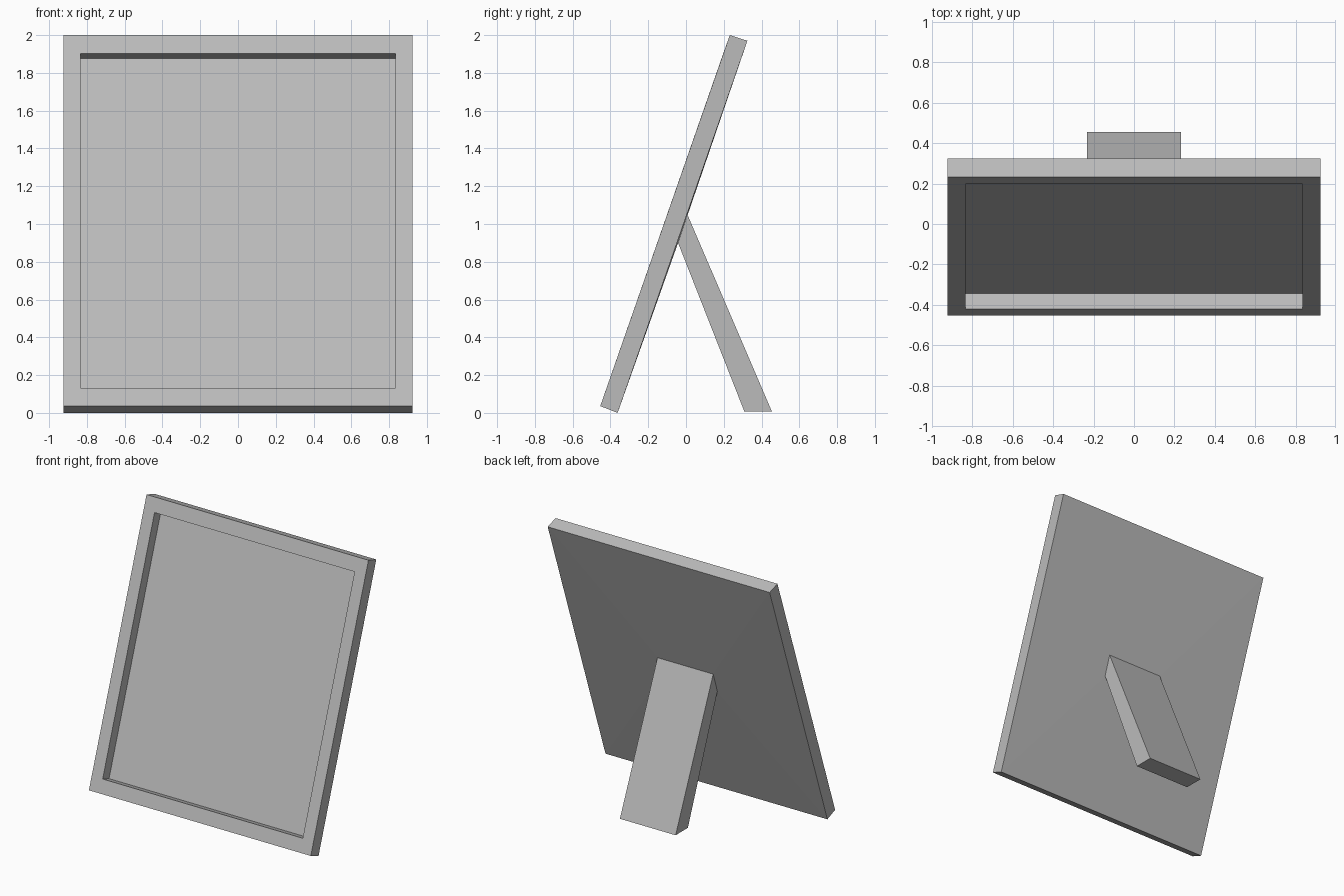
import bpy
import bmesh

cube = bpy.data.objects.get("Cube")
if cube:
    bpy.data.objects.remove(cube, do_unlink=True)

GREY = (0.5, 0.5, 0.5, 1)
grey = bpy.data.materials.new("mid_grey")
grey.use_nodes = True
grey.diffuse_color = GREY
grey.node_tree.nodes["Principled BSDF"].inputs["Base Color"].default_value = GREY


def loft(name, rings):
    """Join rectangular rings (half width, lower yz, upper yz) into a closed solid."""
    bm = bmesh.new()
    loops = []
    for half, (ly, lz), (uy, uz) in rings:
        corners = [(-half, ly, lz), (half, ly, lz), (half, uy, uz), (-half, uy, uz)]
        loops.append([bm.verts.new(c) for c in corners])
    bm.faces.new(loops[0])
    bm.faces.new(reversed(loops[-1]))
    for a, b in zip(loops, loops[1:]):
        for i in range(4):
            j = (i + 1) % 4
            bm.faces.new((a[i], b[i], b[j], a[j]))
    bmesh.ops.recalc_face_normals(bm, faces=bm.faces)
    mesh = bpy.data.meshes.new(name)
    bm.to_mesh(mesh)
    bm.free()
    mesh.materials.append(grey)
    obj = bpy.data.objects.new(name, mesh)
    bpy.context.collection.objects.link(obj)


# Where the leg meets the back panel
hinge = (0.232, (-0.042, 0.90), (0.008, 1.049))

# Leaning frame: recess floor, recess rim, front edge, back edge, hinge patch
loft("picture_frame", [
    (0.833, (-0.344, 0.106), (0.271, 1.877)),
    (0.833, (-0.42, 0.132), (0.197, 1.902)),
    (0.924, (-0.454, 0.036), (0.232, 2.0)),
    (0.924, (-0.362, 0.0), (0.325, 1.97)),
    hinge,
])

# Rear support leg, cut level with the ground
loft("support_leg", [hinge, (0.232, (0.309, 0.007), (0.455, 0.007))])
